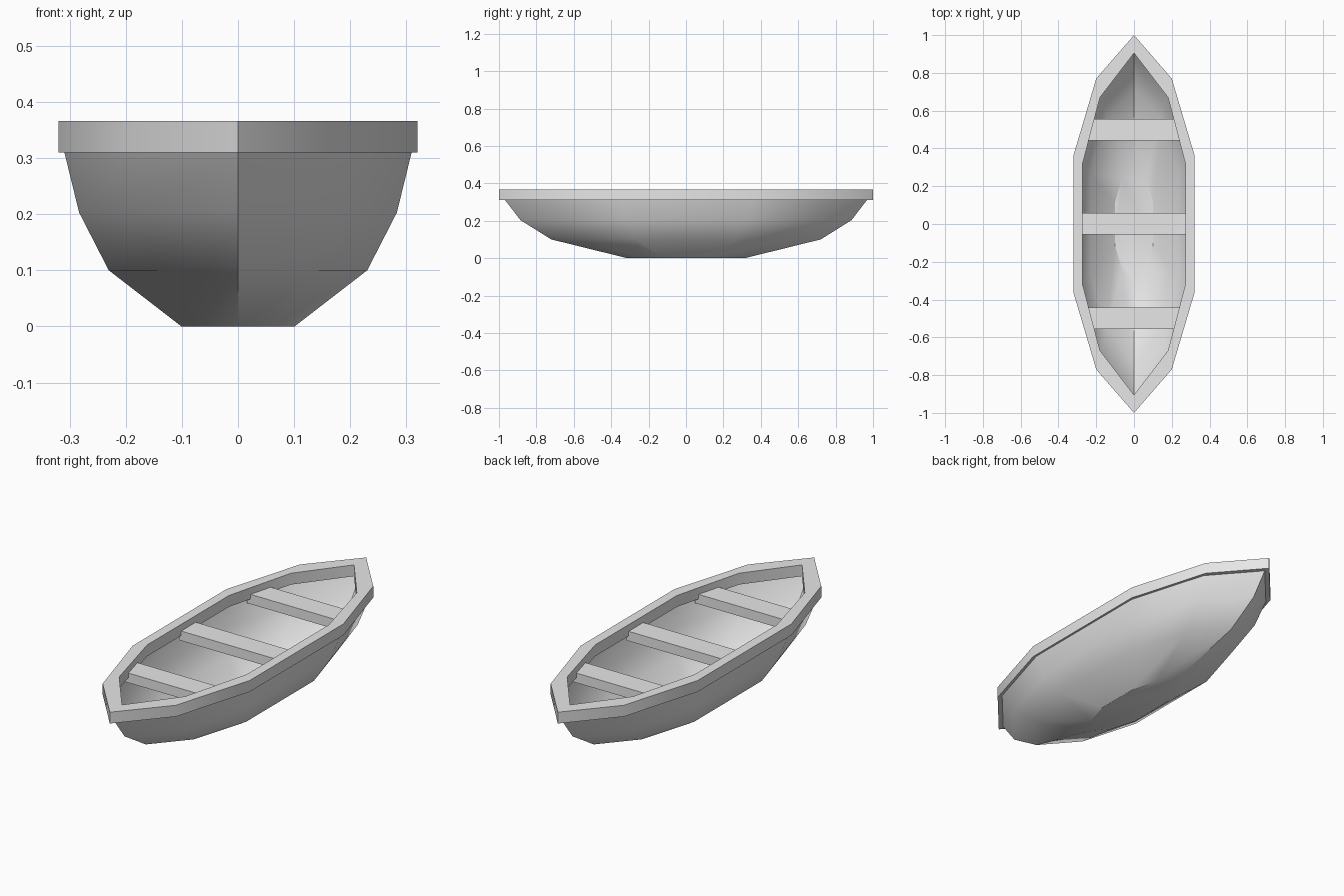
import bpy
import bmesh
import math

if "Cube" in bpy.data.objects:
    bpy.data.objects.remove(bpy.data.objects["Cube"])

grey = bpy.data.materials.new("plain_grey")
grey.use_nodes = True
grey.diffuse_color = (0.8, 0.8, 0.8, 1)
grey.node_tree.nodes["Principled BSDF"].inputs["Base Color"].default_value = grey.diffuse_color

RIM_BOTTOM, RIM_TOP = 0.31, 0.366


def outline(tip, shoulder, side):
    """Ten-point pointed outline from one quarter, counter-clockwise."""
    quarter = [side, shoulder]
    right = [(x, -y) for x, y in reversed(quarter)] + quarter
    return [(0, -tip)] + right + [(0, tip)] + [(-x, y) for x, y in reversed(right)]


OUTER = outline(1.0, (0.2, 0.77), (0.32, 0.365))
INNER = outline(0.905, (0.18, 0.67), (0.272, 0.32))


def ring(bm, points, z, scale=1.0):
    return [bm.verts.new((x * scale, y * scale, z)) for x, y in points]


def bridge(bm, a, b):
    n = len(a)
    for i in range(n):
        j = (i + 1) % n
        bm.faces.new((a[i], a[j], b[j], b[i]))


def finish(bm, name):
    mesh = bpy.data.meshes.new(name)
    bmesh.ops.recalc_face_normals(bm, faces=bm.faces)
    bm.to_mesh(mesh)
    bm.free()
    obj = bpy.data.objects.new(name, mesh)
    bpy.context.collection.objects.link(obj)
    mesh.materials.append(grey)
    bpy.ops.object.select_all(action='DESELECT')
    obj.select_set(True)
    bpy.context.view_layer.objects.active = obj
    bpy.ops.object.shade_smooth_by_angle(angle=math.radians(30))
    return obj


# Hull: thin shell of scaled outlines with a flat floor
bm = bmesh.new()
rings = [ring(bm, OUTER, z, s) for z, s in
         ((0, 0.315), (0.1, 0.72), (0.203, 0.885), (RIM_BOTTOM, 0.967))]
bm.faces.new(list(reversed(rings[0])))
for low, high in zip(rings, rings[1:]):
    bridge(bm, low, high)
finish(bm, "hull")

# Gunwale: closed band around the top of the hull
bm = bmesh.new()
loops = [ring(bm, OUTER, RIM_BOTTOM), ring(bm, OUTER, RIM_TOP),
         ring(bm, INNER, RIM_TOP), ring(bm, INNER, RIM_BOTTOM)]
for a, b in zip(loops, loops[1:] + loops[:1]):
    bridge(bm, a, b)
finish(bm, "gunwale")


# Seats: planks whose angled ends tuck into the gunwale
def seat(name, y, front_half, back_half):
    bm = bmesh.new()
    corners = [(-front_half, y - 0.057), (front_half, y - 0.057),
               (back_half, y + 0.057), (-back_half, y + 0.057)]
    low, high = ring(bm, corners, 0.285), ring(bm, corners, 0.333)
    bridge(bm, low, high)
    bm.faces.new(high)
    bm.faces.new(list(reversed(low)))
    finish(bm, name)


seat("front_seat", -0.498, 0.225, 0.26)
seat("middle_seat", 0.002, 0.285, 0.285)
seat("back_seat", 0.498, 0.26, 0.225)
